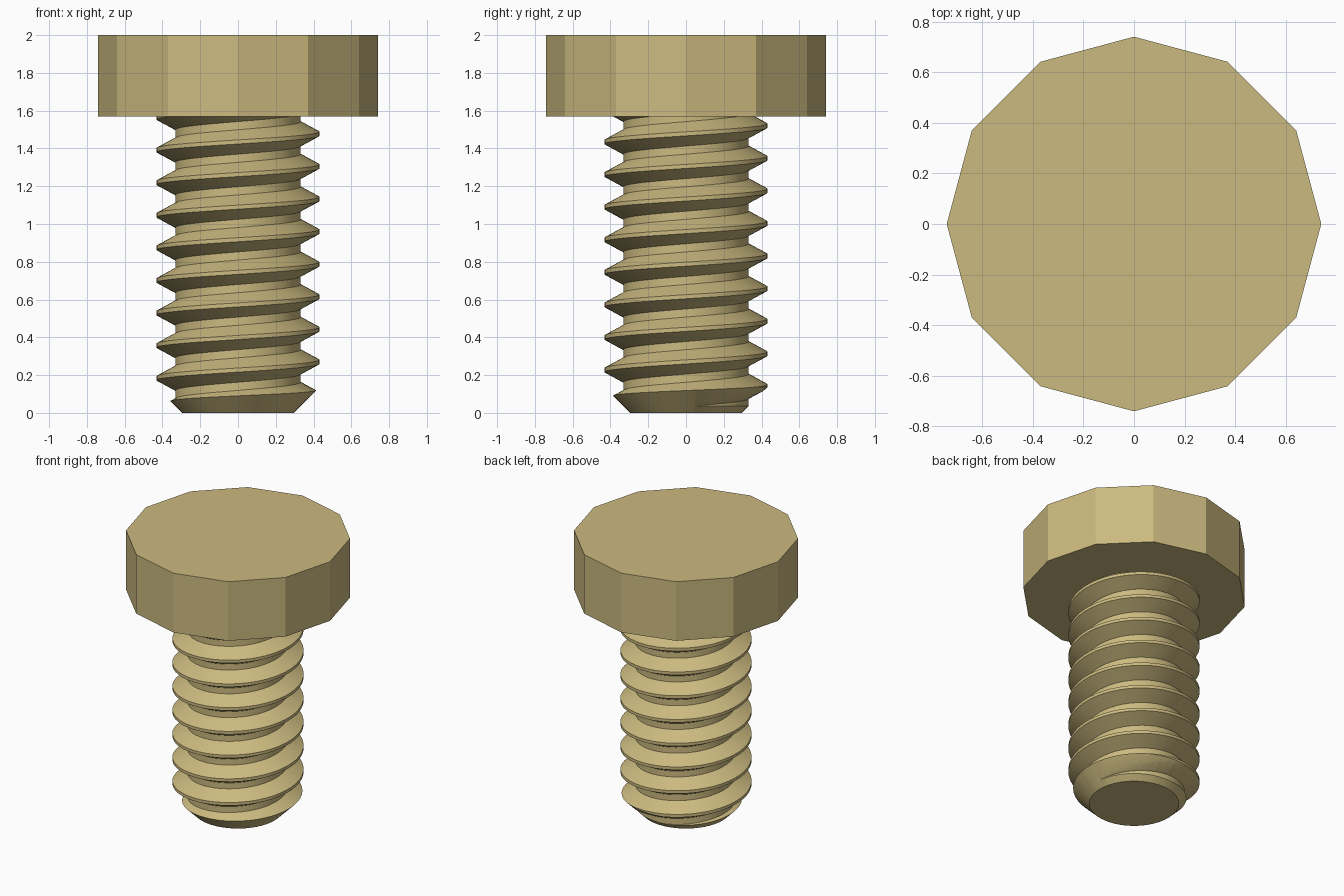
import bpy
import bmesh
from math import sin, cos, pi, radians

cube = bpy.data.objects.get("Cube")
if cube:
    bpy.data.objects.remove(cube, do_unlink=True)

HEAD_BOTTOM, HEAD_TOP, HEAD_RADIUS = 1.57, 2.0, 0.74
PITCH, CREST, ROOT, TIP = 0.1725, 0.432, 0.332, 0.295
CREST_Z = 0.27          # height of one crest on the +x side
STEPS = 48              # segments per turn

brass = bpy.data.materials.new("Pale brass")
brass.use_nodes = True
colour = (0.60, 0.49, 0.215, 1)
brass.diffuse_color = colour
brass.node_tree.nodes["Principled BSDF"].inputs["Base Color"].default_value = colour


def add_object(name, bm):
    bmesh.ops.recalc_face_normals(bm, faces=bm.faces)
    mesh = bpy.data.meshes.new(name)
    bm.to_mesh(mesh)
    bm.free()
    mesh.materials.append(brass)
    obj = bpy.data.objects.new(name, mesh)
    bpy.context.collection.objects.link(obj)
    return obj


def lathe(name, profile, sides):
    """Closed solid of stacked rings, each given as (radius, z)."""
    bm = bmesh.new()
    rings = [[bm.verts.new((r * cos(2 * pi * i / sides), r * sin(2 * pi * i / sides), z))
              for i in range(sides)] for r, z in profile]
    for low, high in zip(rings, rings[1:]):
        for i in range(sides):
            j = (i + 1) % sides
            bm.faces.new((low[i], low[j], high[j], high[i]))
    bm.faces.new(rings[0])
    bm.faces.new(rings[-1])
    return add_object(name, bm)


# Twelve-sided head
lathe("bolt_head", [(HEAD_RADIUS, HEAD_BOTTOM), (HEAD_RADIUS, HEAD_TOP)], 12)

# Threaded shank: one tooth profile swept along a right-handed helix
tooth = [(ROOT, -3 / 8), (CREST, -1 / 16), (CREST, 1 / 16), (ROOT, 3 / 8), (ROOT, 5 / 8)]
bm = bmesh.new()
previous = None
for i in range(-4 * STEPS, 10 * STEPS + 1):
    a = 2 * pi * (i % STEPS) / STEPS
    z = CREST_Z + PITCH * i / STEPS
    row = [bm.verts.new((r * cos(a), r * sin(a), z + dz * PITCH)) for r, dz in tooth]
    if previous:
        for k in range(len(tooth) - 1):
            bm.faces.new((previous[k], row[k], row[k + 1], previous[k + 1]))
    previous = row
bmesh.ops.remove_doubles(bm, verts=bm.verts, dist=0.0005)

# Trim both ends level and cap them
for height, direction in ((-0.1, -1), (HEAD_BOTTOM + 0.04, 1)):
    bmesh.ops.bisect_plane(bm, geom=bm.verts[:] + bm.edges[:] + bm.faces[:],
                           plane_co=(0, 0, height), plane_no=(0, 0, direction),
                           clear_outer=True)
    rim = [e for e in bm.edges if e.is_boundary
           and all(abs(v.co.z - height) < 0.0005 for v in e.verts)]
    bmesh.ops.holes_fill(bm, edges=rim, sides=0)
shank = add_object("threaded_shank", bm)

# Chamfered tip, cut by intersecting with a coned cylinder
envelope = lathe("tip_cutter", [(TIP, 0), (TIP + 0.2, 0.2), (TIP + 0.2, HEAD_BOTTOM + 0.01)], STEPS)
envelope.hide_render = True
cut = shank.modifiers.new("Chamfer", "BOOLEAN")
cut.operation = "INTERSECT"
cut.solver = "EXACT"
cut.object = envelope
bpy.ops.object.select_all(action="DESELECT")
shank.select_set(True)
bpy.context.view_layer.objects.active = shank
bpy.ops.object.modifier_apply(modifier=cut.name)
bpy.data.objects.remove(envelope, do_unlink=True)
bpy.ops.object.shade_smooth_by_angle(angle=radians(25))
